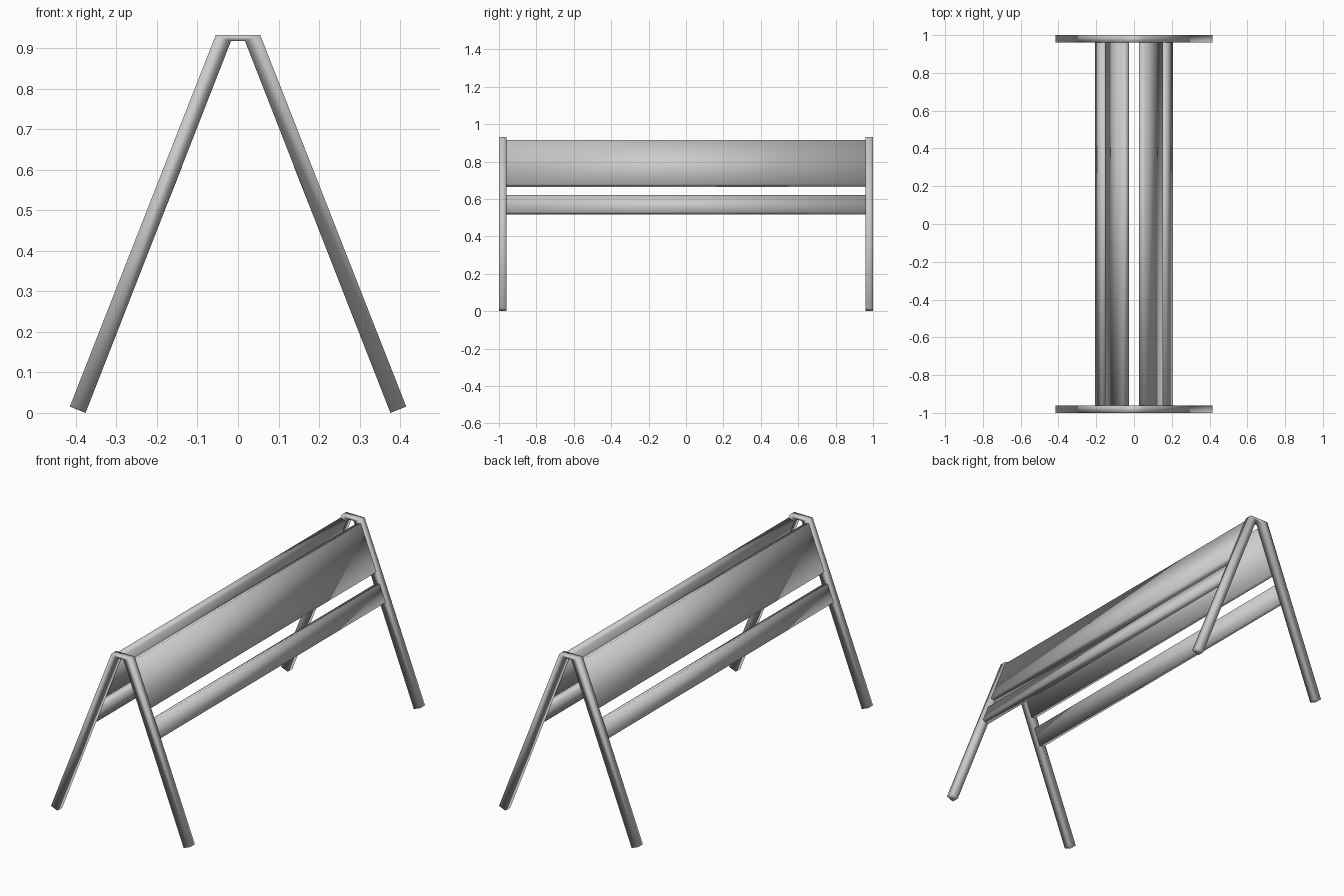
import bpy, bmesh
from mathutils import Vector

if "Cube" in bpy.data.objects:
    bpy.data.objects.remove(bpy.data.objects["Cube"])

N = Vector((0.93, 0.367))    # outward, square to the right-hand leg


def extrude_profile(name, pts, y0, y1):
    """Extrude a closed x/z outline along y, smooth shaded."""
    bm = bmesh.new()
    face = bm.faces.new([bm.verts.new((x, y0, z)) for x, z in pts])
    ext = bmesh.ops.extrude_face_region(bm, geom=[face])
    moved = [g for g in ext["geom"] if isinstance(g, bmesh.types.BMVert)]
    bmesh.ops.translate(bm, verts=moved, vec=(0, y1 - y0, 0))
    bmesh.ops.recalc_face_normals(bm, faces=bm.faces)
    for f in bm.faces:
        f.smooth = True
    me = bpy.data.meshes.new(name)
    bm.to_mesh(me)
    bm.free()
    ob = bpy.data.objects.new(name, me)
    bpy.context.collection.objects.link(ob)
    return ob


def board(top, bottom, depth=0.036):
    """Solid board outline, given its inner face."""
    a, b = Vector(top), Vector(bottom)
    return [a, a + N * depth, b + N * depth, b]


# A-shaped end frames
half = [(0.017, 0.918), (0.376, 0.0), (0.415, 0.0155), (0.055, 0.932)]
frame = half + [(-x, z) for x, z in reversed(half)]
for name, y in (("front_frame", -1.0), ("back_frame", 0.96)):
    extrude_profile(name, frame, y, y + 0.04)

# Wide upper panels and narrow lower rails on both slopes
for part, top, bottom in (("upper_panel", (0.026, 0.903), (0.119, 0.665)),
                          ("lower_rail", (0.138, 0.607), (0.174, 0.516))):
    for side, s in (("right", 1), ("left", -1)):
        pts = [(s * p.x, p.y) for p in board(top, bottom)]
        extrude_profile(f"{side}_{part}", pts, -0.96, 0.96)
